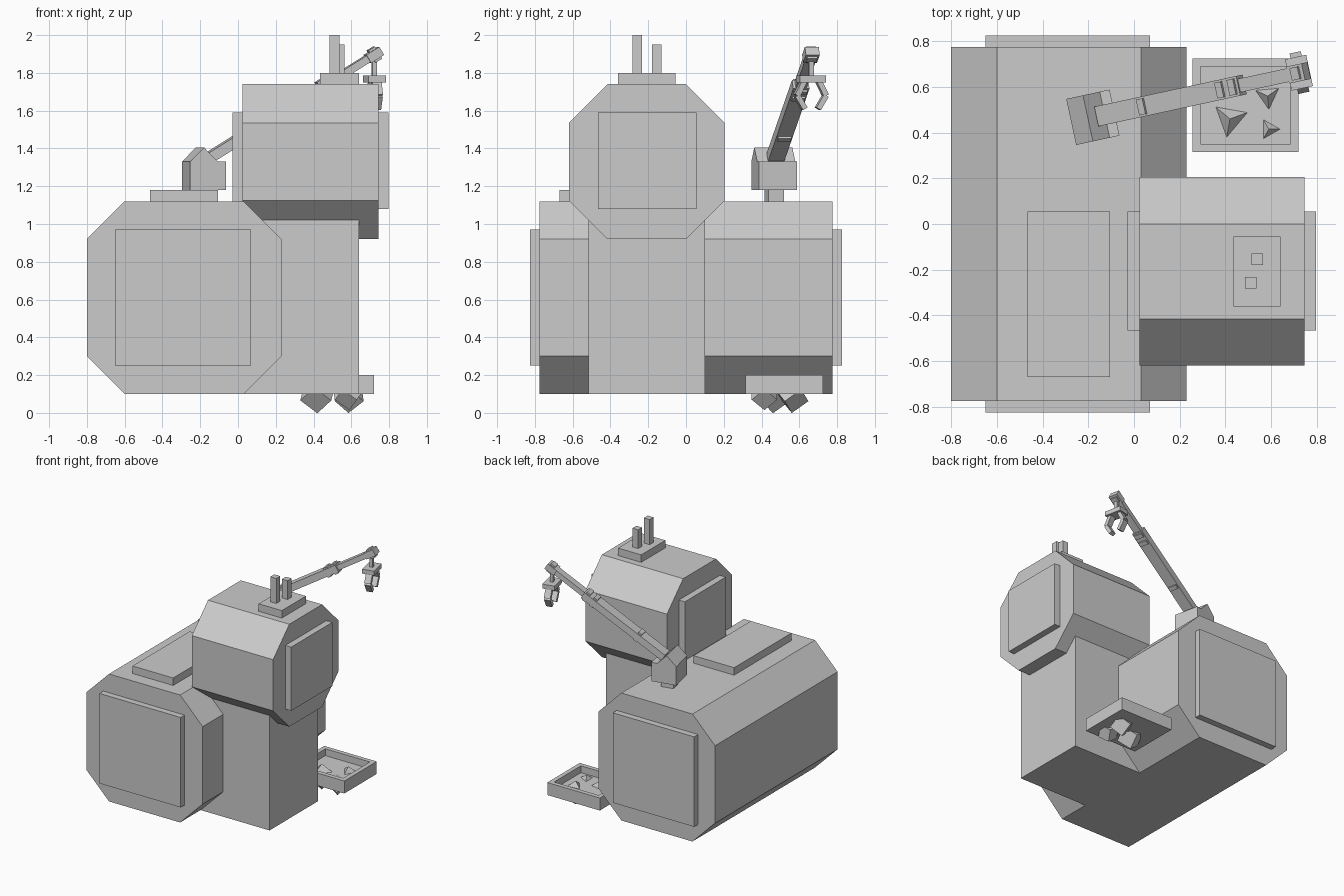
import bpy, bmesh, math
from mathutils import Matrix, Vector

if "Cube" in bpy.data.objects:
    bpy.data.objects.remove(bpy.data.objects["Cube"])

I = Matrix.Identity(4)


def finish(name, bm, mat=I):
    bm.transform(mat)
    bmesh.ops.recalc_face_normals(bm, faces=bm.faces)
    me = bpy.data.meshes.new(name)
    bm.to_mesh(me)
    bm.free()
    ob = bpy.data.objects.new(name, me)
    bpy.context.collection.objects.link(ob)
    return ob


def cube_bm(size):
    bm = bmesh.new()
    bmesh.ops.create_cube(bm, size=1)
    bmesh.ops.scale(bm, vec=size, verts=bm.verts)
    return bm


def box(name, x, y, z, mat=I):
    """Box from (min, max) ranges."""
    size = [r[1] - r[0] for r in (x, y, z)]
    mid = Vector([(r[0] + r[1]) / 2 for r in (x, y, z)])
    return finish(name, cube_bm(size), mat @ Matrix.Translation(mid))


def prism(name, pts, a, b, axis, mat=I):
    """Extrude a profile (h, z) along axis 'x' or 'y' from a to b."""
    bm = bmesh.new()
    vs = [bm.verts.new((a, h, z) if axis == 'x' else (h, a, z)) for h, z in pts]
    face = bm.faces.new(vs)
    ext = bmesh.ops.extrude_face_region(bm, geom=[face])['geom']
    d = (b - a, 0, 0) if axis == 'x' else (0, b - a, 0)
    bmesh.ops.translate(bm, vec=d, verts=[g for g in ext if isinstance(g, bmesh.types.BMVert)])
    return finish(name, bm, mat)


def octagon(h0, h1, z0, z1, c):
    return [(h0 + c, z0), (h1 - c, z0), (h1, z0 + c), (h1, z1 - c),
            (h1 - c, z1), (h0 + c, z1), (h0, z1 - c), (h0, z0 + c)]


def beam(name, p, q, width, thick, mat=I):
    """Rectangular bar from p to q; width is measured horizontally."""
    p, q = Vector(p), Vector(q)
    d = (q - p).normalized()
    side = Vector((0, 0, 1)).cross(d).normalized()
    up = d.cross(side)
    rot = Matrix((d, side, up)).transposed().to_4x4()
    return finish(name, cube_bm(((q - p).length, width, thick)),
                  mat @ Matrix.Translation((p + q) / 2) @ rot)


# Main octagonal hull with end panels and roof panel
prism("hull", octagon(-0.8, 0.23, 0.1, 1.12, 0.2), -0.775, 0.775, 'y')
for s, side in ((-1, "front"), (1, "back")):
    box("hull_panel_" + side, (-0.65, 0.07), sorted((s * 0.76, s * 0.825)), (0.25, 0.97))
box("hull_roof_panel", (-0.465, -0.105), (-0.67, 0.055), (1.1, 1.18))

# Pillar and cabin
box("pillar", (0.0, 0.64), (-0.515, 0.1), (0.1, 1.1))
prism("cabin", octagon(-0.62, 0.205, 0.92, 1.74, 0.205), 0.025, 0.745, 'x')
box("cabin_panel_outer", (0.73, 0.797), (-0.465, 0.055), (1.08, 1.59))
box("cabin_panel_inner", (-0.028, 0.04), (-0.465, 0.055), (1.08, 1.59))
box("cabin_roof_panel", (0.435, 0.64), (-0.36, -0.055), (1.72, 1.8))
box("antenna_tall", (0.485, 0.537), (-0.283, -0.233), (1.78, 2.0))
box("antenna_short", (0.515, 0.565), (-0.18, -0.13), (1.78, 1.95))

# Sample tray: hollowed box
bm = cube_bm((0.465, 0.41, 0.1))
bm.normal_update()
top = max(bm.faces, key=lambda f: f.calc_center_median().z)
bmesh.ops.inset_region(bm, faces=[top], thickness=0.05)
ext = bmesh.ops.extrude_face_region(bm, geom=[top])['geom']
bmesh.ops.delete(bm, geom=[top], context='FACES')
bmesh.ops.translate(bm, vec=(0, 0, -0.055), verts=[g for g in ext if isinstance(g, bmesh.types.BMVert)])
finish("tray", bm, Matrix.Translation((0.488, 0.52, 0.15)))

# Rocks poking through the tray floor, corner up
rocks = [(0.42, 0.46, 0.1, 0.118, 20), (0.585, 0.56, 0.093, 0.108, 35), (0.59, 0.415, 0.097, 0.095, 0)]
for i, (x, y, z, size, turn) in enumerate(rocks):
    rot = (Matrix.Rotation(math.radians(turn), 4, 'Z')
           @ Matrix.Rotation(math.atan(1 / math.sqrt(2)), 4, 'Y')
           @ Matrix.Rotation(math.radians(45), 4, 'X'))
    finish(f"rock_{i + 1}", cube_bm((size,) * 3), Matrix.Translation((x, y, z)) @ rot)

# Arm, modelled along local x and swung round the turret
M = Matrix.Translation((-0.18, 0.467, 0)) @ Matrix.Rotation(math.radians(12.2), 4, 'Z')
box("turret_neck", (-0.05, 0.05), (-0.042, 0.042), (1.1, 1.2), M)
prism("turret", [(-0.097, 1.18), (0.097, 1.18), (0.097, 1.33), (0.053, 1.33),
                 (-0.022, 1.405), (-0.097, 1.33)], -0.103, 0.103, 'y', M)


def arm_point(u):
    return (u, 0, 1.395 + 0.61 * (u - 0.1))


beam("arm_lower", arm_point(0.03), arm_point(0.665), 0.088, 0.055, M)
beam("arm_upper", arm_point(0.6), arm_point(0.9), 0.06, 0.04, M)
for i, u in enumerate((0.235, 0.585, 0.64)):
    beam(f"arm_collar_{i + 1}", arm_point(u - 0.014), arm_point(u + 0.014), 0.07, 0.08, M)
beam("wrist", arm_point(0.885), arm_point(0.955), 0.075, 0.05, M)
beam("wrist_pin", arm_point(0.905), arm_point(0.94), 0.055, 0.075, M)

# Gripper hanging from the wrist
box("gripper_rod", (0.91, 0.935), (-0.013, 0.013), (1.76, 1.89), M)
box("gripper_palm", (0.875, 0.97), (-0.07, 0.07), (1.75, 1.785), M)
for s, side in ((-1, "right"), (1, "left")):
    pts = [(0.925, s * 0.035, 1.765), (0.925, s * 0.078, 1.68), (0.925, s * 0.036, 1.61)]
    beam("finger_upper_" + side, pts[0], pts[1], 0.05, 0.028, M)
    beam("finger_tip_" + side, pts[1], pts[2], 0.048, 0.028, M)
